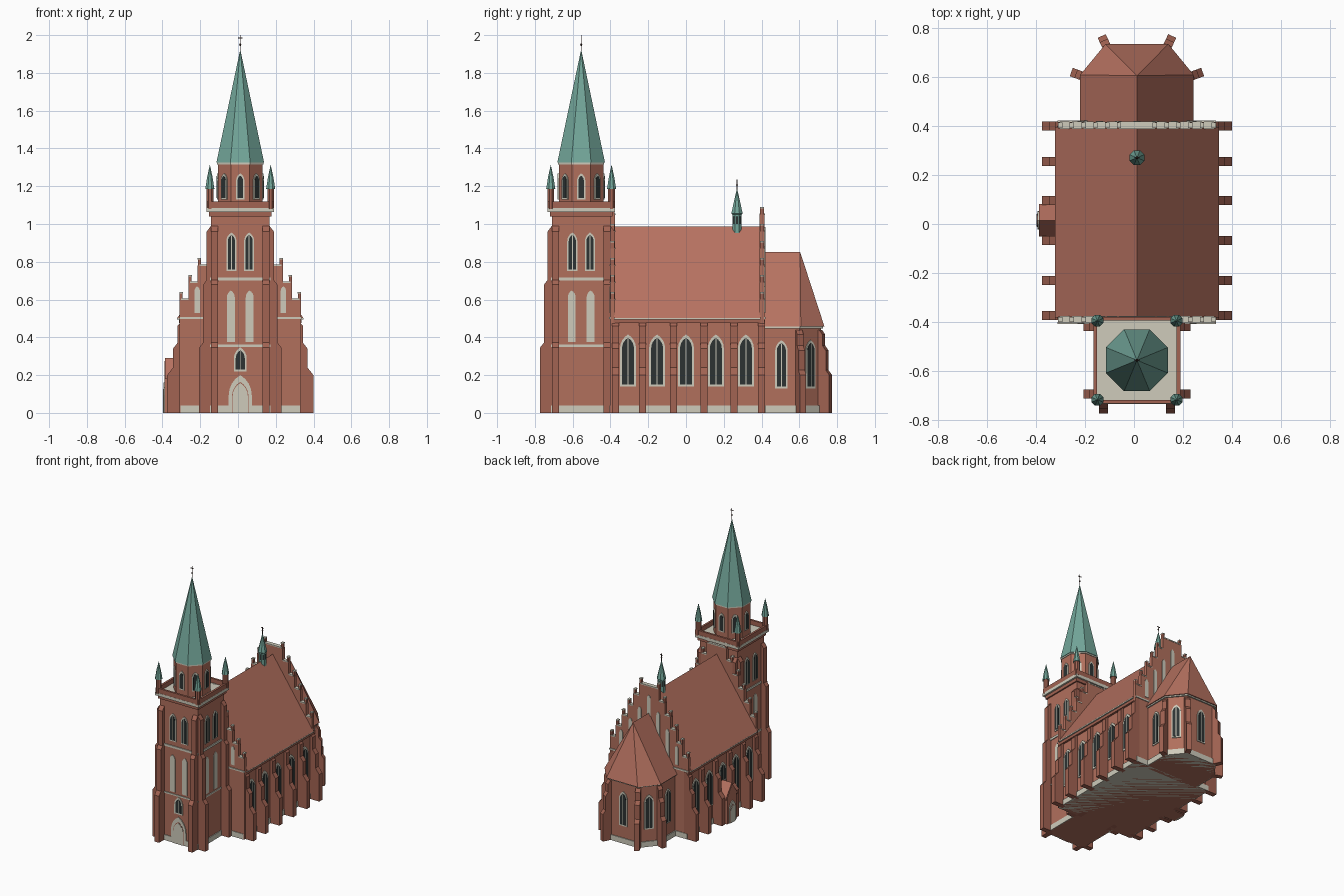
import bpy, bmesh, math
from mathutils import Vector as V

if "Cube" in bpy.data.objects:
    bpy.data.objects.remove(bpy.data.objects["Cube"])

CX, TY = 0.012, -0.555          # symmetry axis, tower centre
COL = {"brick": (.44, .16, .108), "dark brick": (.36, .125, .085), "roof tile": (.47, .168, .118),
       "pale stone": (.62, .60, .50), "copper green": (.17, .38, .32),
       "dark glass": (.025, .032, .032), "iron": (.07, .04, .035)}
BR, DB, RT, PS, CG, DG, IR = COL
MATS = {}
for k, c in COL.items():
    MATS[k] = bpy.data.materials.new(k)
    MATS[k].diffuse_color = (*c, 1)
parts = {}                      # name -> (bmesh, material)


def part(name, mat):
    if name not in parts:
        parts[name] = (bmesh.new(), mat)
    return parts[name][0]


def prism(name, mat, pts, vec):
    bm = part(name, mat)
    a = [bm.verts.new(p) for p in pts]
    b = [bm.verts.new(V(p) + V(vec)) for p in pts]
    bm.faces.new(a)
    bm.faces.new(b[::-1])
    for i in range(len(a)):
        j = (i + 1) % len(a)
        bm.faces.new((a[i], b[i], b[j], a[j]))


def box(name, mat, x0, x1, y0, y1, z0, z1):
    prism(name, mat, [(x0, y0, z0), (x1, y0, z0), (x1, y1, z0), (x0, y1, z0)], (0, 0, z1 - z0))


def octo(name, mat, x, y, rings):
    """Eight-sided stack; rings are (apothem, z), flats face the axes."""
    bm, prev = part(name, mat), None
    for r, z in rings:
        R = max(r, .0005) / math.cos(math.pi / 8)
        cur = [bm.verts.new((x + R * math.cos((i + .5) * math.pi / 4),
                             y + R * math.sin((i + .5) * math.pi / 4), z)) for i in range(8)]
        if prev:
            for i in range(8):
                j = (i + 1) % 8
                bm.faces.new((prev[i], prev[j], cur[j], cur[i]))
        else:
            bm.faces.new(cur[::-1])
        prev = cur
    bm.faces.new(prev)


class Wall:
    """Local frame on a wall: u along it, z up, d outward."""
    def __init__(self, x, y, deg):
        a = math.radians(deg)
        self.o, self.n = V((x, y, 0)), V((math.cos(a), math.sin(a), 0))
        self.t = V((0, 0, 1)).cross(self.n)

    def at(self, u, z, d=0):
        return self.o + self.t * u + self.n * d + V((0, 0, z))

    def plate(self, name, mat, uz, d):
        prism(name, mat, [self.at(u, z, -.003) for u, z in uz], self.n * (d + .003))

    def lancet(self, name, mat, u, w, z0, z1, d):
        h, s = w / 2, z1 - w * .866
        arc = [(h - w + w * math.cos(i * math.pi / 12), s + w * math.sin(i * math.pi / 12)) for i in range(5)]
        pts = [(u - h, z0), (u + h, z0)] + [(u + x, z) for x, z in arc]
        pts += [(u - x, z) for x, z in arc[-2::-1]]
        self.plate(name, mat, pts, d)

    def window(self, where, u, w, z0, z1, f=.009, mullion=True):
        self.lancet(where + "_window_frames", PS, u, w, z0, z1, .006)
        self.lancet(where + "_window_glass", DG, u, w - 2 * f, z0 + f, z1 - 1.6 * f, .008)
        if mullion:
            m = .0025
            self.plate(where + "_window_mullions", PS, [(u - m, z0 + f), (u + m, z0 + f), (u + m, z1 - 2 * f), (u - m, z1 - 2 * f)], .0095)

    def buttress(self, name, u, w, stages):
        prof, ds = [(-.02, 0)], [s[0] for s in stages] + [-.002]
        zb = 0
        for i, (d, zt) in enumerate(stages):
            prof += [(d, zb), (d, zt)]
            zb = zt + (d - ds[i + 1]) * 1.3
        prof += [(-.002, zb), (-.02, zb)]
        prism(name, DB, [self.at(u - w / 2, z, d) for d, z in prof], self.t * w)

    def door(self, where, w, h):
        self.lancet(where + "_door_surround", PS, 0, w, 0, h, .006)
        self.lancet(where + "_door_line", DB, 0, w * .72, 0, h * .82, .0075)
        self.lancet(where + "_door_leaf", PS, 0, w * .66, 0, h * .79, .009)


# --- nave body, roof, eaves ---
box("nave_walls", BR, -.31, .31, -.39, .405, 0, .495)
box("nave_plinth", PS, -.316, .316, -.406, .42, 0, .04)
box("nave_eaves", DB, -.325, .325, -.385, .4, .475, .495)
box("nave_gutter", PS, -.334, .334, -.38, .395, .495, .503)
prism("nave_roof", RT, [(-.334, -.38, .502), (.334, -.38, .502), (0, -.38, .987)], (0, .775, 0))

# --- nave buttresses and windows ---
for sx, deg in ((1, 0), (-1, 180)):
    w = Wall(sx * .31, 0, deg)
    for y in (-.372, -.23, -.067, .095, .255, .4):
        w.buttress("nave_buttresses", sx * y, .037, [(.077, .2), (.046, .34), (.022, .46)])
    for y in (-.307, -.153, 0, .158, .317):
        if sx > 0 or y:
            w.window("nave", sx * y, .085, .14, .415, .011)
        else:
            w.window("nave", 0, .085, .27, .415, .011)

# --- stepped gables at both ends ---
for y0, deg in ((-.402, -90), (.39, 90)):
    y1 = y0 + .026
    half = []
    for k in range(6):
        wk, zk = .322 - .048 * k, .6 + .09 * k
        half += [(wk, .6 + .09 * (k - 1) if k else 0), (wk, zk)]
        for s in (-1, 1):
            c = s * (wk - .009)
            box("gable_pinnacles", DB, c - .008, c + .008, y0 + .003, y1 - .003, zk, zk + .032)
            box("gable_pinnacle_caps", PS, c - .009, c + .009, y0 + .002, y1 - .002, zk + .032, zk + .039)
            if k < 5:
                e = s * (wk - .048)
                box("gable_copings", PS, min(c, e), max(c, e), y0 - .002, y1 + .002, zk - .002, zk + .006)
    box("gable_copings", PS, -.073, .073, y0 - .002, y1 + .002, 1.048, 1.056)
    prof = half + [(-x, z) for x, z in half[::-1]]
    prism("stepped_gables", BR, [(x, y0, z) for x, z in prof], (0, .026, 0))
    w = Wall(0, y0 if deg < 0 else y1, deg)
    w.plate("gable_string_course", PS, [(-.323, .497), (.323, .497), (.323, .508), (-.323, .508)], .006)
    for i in range(-3, 4):
        w.lancet("gable_blind_panels", PS, i * .076, .028, .53, .67 + .105 * (3 - abs(i)), .004)

# --- chancel with polygonal end ---
def plan(h, c, b, e):
    return [(-h, .4), (h, .4), (h, b), (c, e), (-c, e), (-h, b)]


prism("chancel_walls", BR, [(x, y, 0) for x, y in plan(.215, .12, .6, .715)], (0, 0, .452))
prism("chancel_plinth", PS, [(x, y, 0) for x, y in plan(.221, .123, .602, .721)], (0, 0, .04))
prism("chancel_cornice", PS, [(x, y, .448) for x, y in plan(.224, .125, .604, .725)], (0, 0, .01))
bm = part("chancel_roof", RT)
for x, y in plan(.231, .128, .608, .733):
    bm.verts.new((x, y, .457))
for y in (.4, .604):
    bm.verts.new((0, y, .853))
bmesh.ops.convex_hull(bm, input=bm.verts[:])
bmesh.ops.dissolve_limit(bm, angle_limit=.01, verts=bm.verts[:], edges=bm.edges[:])
for x, y, a in ((.215, .505, 0), (.1675, .6575, 39.6), (0, .715, 90), (-.1675, .6575, 140.4), (-.215, .505, 180)):
    Wall(x, y, a).window("chancel", 0, .066, .13, .385)
for x, y, a in ((.215, .6, 20), (.12, .715, 65), (-.12, .715, 115), (-.215, .6, 160)):
    Wall(x, y, a).buttress("chancel_buttresses", 0, .036, [(.056, .2), (.036, .33), (.016, .415)])

# --- side porch on the left ---
PY = .015
box("porch_walls", BR, -.4, -.3, PY - .055, PY + .055, 0, .195)
prism("porch_gable", BR, [(-.4, PY - .055, .195), (-.4, PY + .055, .195), (-.4, PY, .275)], (.1, 0, 0))
for s in (-1, 1):
    prism("porch_roof", RT, [(-.398, PY, .275), (-.398, PY, .29), (-.398, PY + s * .066, .194), (-.398, PY + s * .066, .179)], (.09, 0, 0))
Wall(-.4, PY, 180).door("porch", .075, .16)

# --- tower shaft ---
H = .155
box("tower_shaft", BR, -H, H, TY - H, TY + H, 0, 1.08)
for nm, z0, z1, r in (("tower_plinth", 0, .04, .16), ("tower_lower_band", .35, .361, .16),
                      ("tower_upper_band", .7, .716, .161), ("tower_cornice", 1.064, 1.086, .178)):
    box(nm, PS, -r, r, TY - r, TY + r, z0, z1)
box("tower_corbel", DB, -.165, .165, TY - .165, TY + .165, 1.04, 1.064)
for i, (dx, dy) in enumerate(((0, -1), (1, 0), (0, 1), (-1, 0))):
    w = Wall(dx * H, TY + dy * H, i * 90 - 90)
    for s in (-1, 1):
        w.buttress("tower_buttresses", s * .137, .037, [(.063, .345), (.041, .68), (.023, .96)])
        if i != 2:
            w.window("belfry", s * .047, .054, .75, .955, .008)
            w.lancet("tower_blind_lancets", PS, s * .05, .042, .375, .648, .004)
    if i == 0:
        w.window("tower_entrance", 0, .068, .22, .347, .01)
        w.door("tower", .122, .2)
    # parapet wall
    p = Wall(dx * .177, TY + dy * .177, i * 90 - 90)
    prism("tower_parapet", DB, [p.at(-.177, 1.085), p.at(.177, 1.085), p.at(.177, 1.12), p.at(-.177, 1.12)], p.n * -.015)

# --- corner pinnacles ---
for sx in (-1, 1):
    for sy in (-1, 1):
        x, y = sx * .161, TY + sy * .161
        octo("corner_turrets", DB, x, y, [(.018, 1.08), (.018, 1.188)])
        octo("corner_turret_spires", CG, x, y, [(.024, 1.186), (.014, 1.25), (0, 1.312)])

# --- octagonal lantern and spire ---
octo("lantern", BR, 0, TY, [(.118, 1.08), (.118, 1.32)])
octo("lantern_cornice", PS, 0, TY, [(.122, 1.316), (.122, 1.327)])
for i in range(8):
    a = i * math.pi / 4
    Wall(.118 * math.cos(a), TY + .118 * math.sin(a), i * 45).window("lantern", 0, .044, 1.13, 1.268, .008, False)
octo("main_spire", CG, 0, TY, [(.126, 1.326), (.002, 1.915)])


# --- iron finials with crosses ---
def finial(y, z0, z1, r):
    h = z1 - z0
    octo("finials", IR, 0, y, [(r, z0 - .01), (r, z1)])
    zb = z0 + h * .4
    octo("finials", IR, 0, y, [(r, zb - .008), (r * 3, zb), (r, zb + .008)])
    zc = z0 + h * .82
    box("finials", IR, -.012, .012, y - r, y + r, zc - r, zc + r)


finial(TY, 1.915, 2.0, .002)

# --- ridge turret ---
octo("ridge_turret", CG, 0, .27, [(.024, .94), (.024, 1.05), (.03, 1.055), (.015, 1.125), (0, 1.188)])
for i in range(8):
    a = i * math.pi / 4
    Wall(.024 * math.cos(a), .27 + .024 * math.sin(a), i * 45).lancet("ridge_turret_openings", DG, 0, .01, 1.0, 1.043, .001)
finial(.27, 1.188, 1.235, .0018)

# --- make the objects ---
for name, (bm, mat) in parts.items():
    bmesh.ops.recalc_face_normals(bm, faces=bm.faces[:])
    bmesh.ops.translate(bm, verts=bm.verts[:], vec=(CX, 0, 0))
    me = bpy.data.meshes.new(name)
    bm.to_mesh(me)
    bm.free()
    me.materials.append(MATS[mat])
    bpy.context.collection.objects.link(bpy.data.objects.new(name, me))

for m in bpy.data.materials:
    if m.users and not m.is_grease_pencil:
        m.use_nodes = True
        m.node_tree.nodes["Principled BSDF"].inputs["Base Color"].default_value = m.diffuse_color
